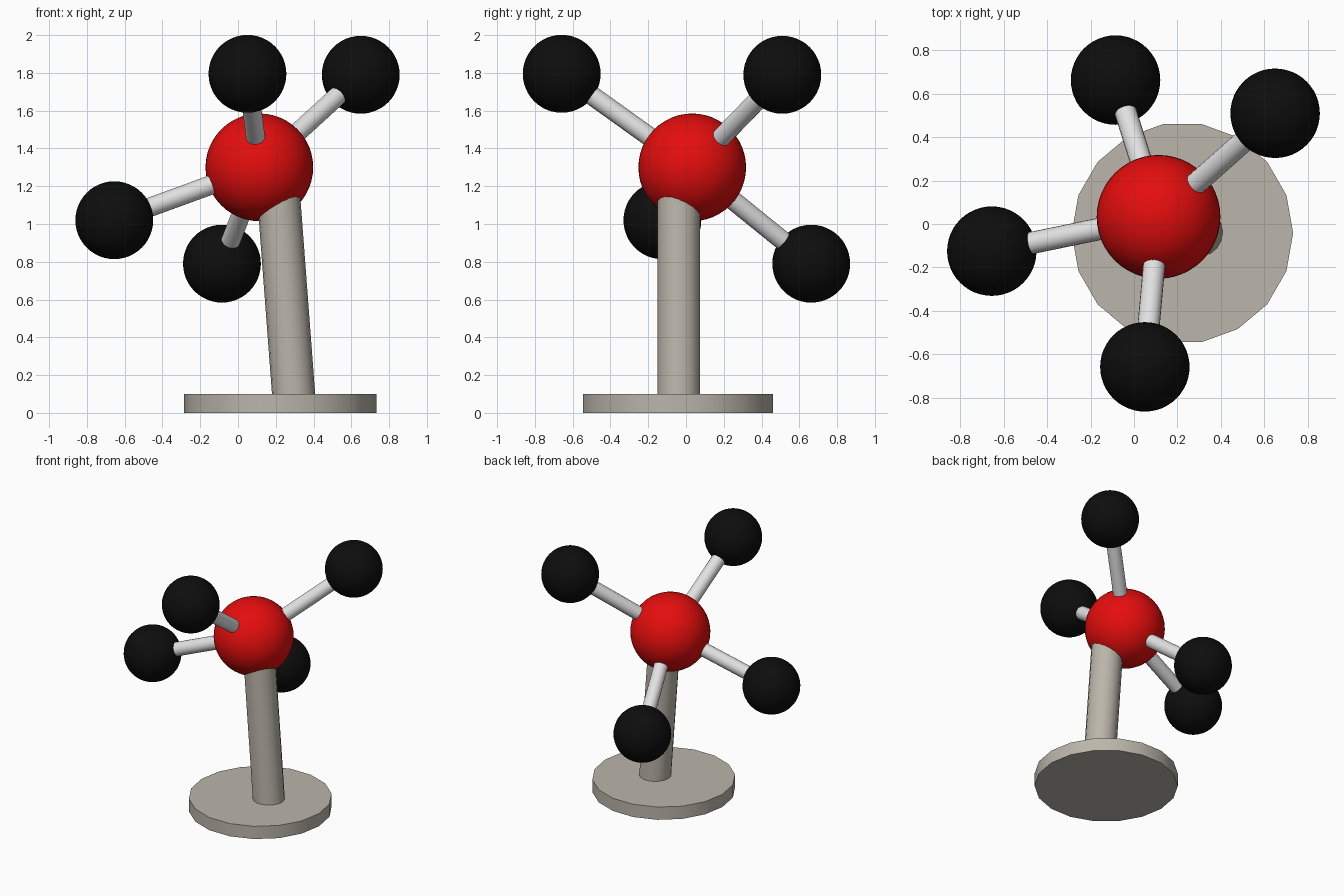
import bpy, math
from mathutils import Vector

if "Cube" in bpy.data.objects:
    bpy.data.objects.remove(bpy.data.objects["Cube"])


def material(name, rgb):
    m = bpy.data.materials.new(name)
    m.diffuse_color = (*rgb, 1)
    m.use_nodes = True
    m.node_tree.nodes["Principled BSDF"].inputs["Base Color"].default_value = m.diffuse_color
    return m


RED = material("red", (0.78, 0.004, 0.004))
BLACK = material("black", (0.004, 0.004, 0.004))
WHITE = material("light grey", (0.76, 0.76, 0.76))
STONE = material("warm grey", (0.50, 0.465, 0.405))


def finish(name, mat):
    ob = bpy.context.object
    ob.name = name
    ob.data.materials.append(mat)
    bpy.ops.object.shade_smooth_by_angle(angle=math.radians(35))
    return ob


def ball(name, centre, radius, mat):
    bpy.ops.mesh.primitive_uv_sphere_add(segments=48, ring_count=24,
                                         radius=radius, location=centre)
    return finish(name, mat)


def rod(name, a, b, radius, sides, mat):
    a, b = Vector(a), Vector(b)
    d = b - a
    bpy.ops.mesh.primitive_cylinder_add(vertices=sides, radius=radius, depth=d.length,
                                        location=(a + b) / 2,
                                        rotation=d.to_track_quat('Z', 'Y').to_euler())
    return finish(name, mat)


# Central atom
CENTRE = Vector((0.113, 0.033, 1.30))
ball("central_ball", CENTRE, 0.285, RED)

# Four outer atoms, each joined to the centre by a rod
outer = [(0.05, -0.658, 1.795), (0.65, 0.51, 1.79),
         (-0.655, -0.125, 1.02), (-0.085, 0.663, 0.79)]
for i, p in enumerate(outer, 1):
    p = Vector(p)
    d = (p - CENTRE).normalized()
    ball(f"outer_ball_{i}", p, 0.206, BLACK)
    rod(f"bond_rod_{i}", CENTRE + d * 0.24, p - d * 0.16, 0.051, 20, WHITE)

# Leaning post and round foot
rod("post", (0.298, -0.038, 0.05), (0.212, -0.038, 1.19), 0.114, 18, STONE)
bpy.ops.mesh.primitive_cylinder_add(vertices=18, radius=0.51, depth=0.10,
                                    location=(0.223, -0.042, 0.05),
                                    rotation=(0, 0, math.radians(90)))
finish("base", STONE)
